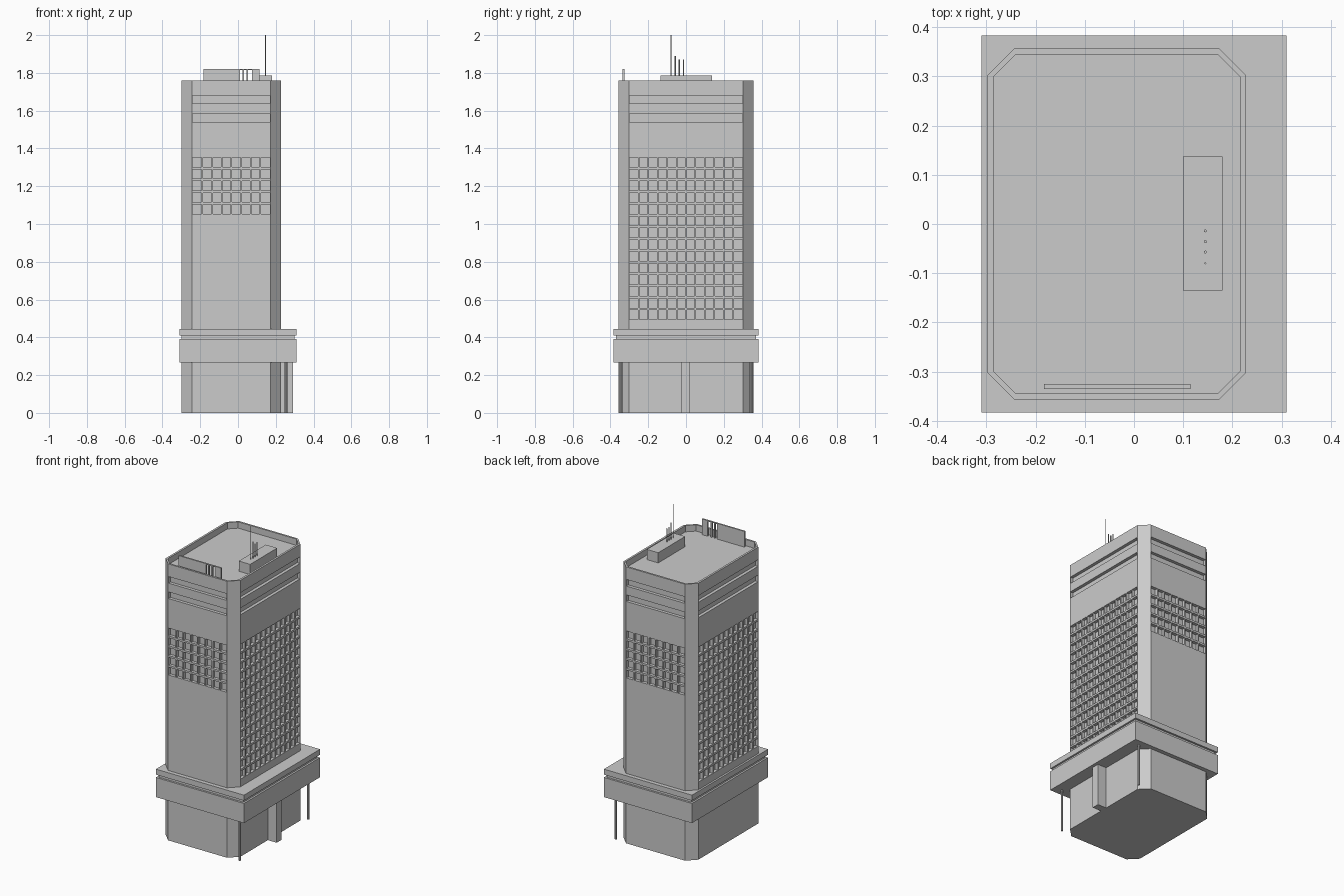
import bpy
import bmesh
from mathutils import Vector

if "Cube" in bpy.data.objects:
    bpy.data.objects.remove(bpy.data.objects["Cube"], do_unlink=True)

concrete = bpy.data.materials.new("light grey concrete")
concrete.use_nodes = True
GREY = (0.6, 0.6, 0.6, 1)
concrete.diffuse_color = GREY
concrete.node_tree.nodes["Principled BSDF"].inputs["Base Color"].default_value = GREY


def add_box(bm, x0, x1, y0, y1, z0, z1):
    vs = bmesh.ops.create_cube(bm, size=1)["verts"]
    lo, hi = Vector((x0, y0, z0)), Vector((x1, y1, z1))
    for v in vs:
        v.co = Vector([a + (b - a) * (c + 0.5) for a, b, c in zip(lo, hi, v.co)])


def add_prism(bm, x0, x1, y, cut, z0, z1):
    """Rectangle with clipped corners, extruded upwards."""
    pts = [(x0 + cut, -y), (x1 - cut, -y), (x1, cut - y), (x1, y - cut),
           (x1 - cut, y), (x0 + cut, y), (x0, y - cut), (x0, cut - y)]
    face = bm.faces.new([bm.verts.new((px, py, z0)) for px, py in pts])
    top = bmesh.ops.extrude_face_region(bm, geom=[face])["geom"]
    for v in top:
        if isinstance(v, bmesh.types.BMVert):
            v.co.z = z1


def add_rod(bm, x, y, r, z0, z1):
    vs = bmesh.ops.create_cone(bm, cap_ends=True, segments=8, radius1=r,
                               radius2=r, depth=z1 - z0)["verts"]
    bmesh.ops.translate(bm, verts=vs, vec=(x, y, (z0 + z1) / 2))


def finish(name, bm):
    bmesh.ops.recalc_face_normals(bm, faces=bm.faces)
    mesh = bpy.data.meshes.new(name)
    bm.to_mesh(mesh)
    bm.free()
    mesh.materials.append(concrete)
    ob = bpy.data.objects.new(name, mesh)
    bpy.context.collection.objects.link(ob)
    return ob


# Tower limits and shared heights
LEFT, RIGHT, DEEP, CUT = -0.298, 0.228, 0.357, 0.055
TOP, ROOF, RECESS = 1.76, 1.72, 0.02
UNDER, DECK = 0.267, 0.445
WIN_TOP, PITCH, WIN_H = 1.352, 0.0622, 0.05
ends = (LEFT + CUT + 0.003, RIGHT - CUT - 0.003)
sides = (-DEEP + CUT + 0.002, DEEP - CUT - 0.002)


def facade_box(bm, side, a, b, z0, z1, inner, outer):
    """Box on one facade, from inner to outer distance off the wall plane."""
    if side in ("front", "back"):
        s = -1 if side == "front" else 1
        ys = sorted((s * (DEEP + inner), s * (DEEP + outer)))
        add_box(bm, a, b, *ys, z0, z1)
    else:
        s, wall = (-1, LEFT) if side == "west" else (1, RIGHT)
        xs = sorted((wall + s * inner, wall + s * outer))
        add_box(bm, *xs, a, b, z0, z1)


facades = {"front": (ends, 5, 8), "back": (ends, 5, 8),
           "west": (sides, 14, 12), "east": (sides, 14, 12)}

# Tower with sunken roof, window rows and upper bands cut out
bm = bmesh.new()
add_prism(bm, LEFT, RIGHT, DEEP, CUT, 0, TOP)
tower = finish("tower", bm)

bm = bmesh.new()
add_prism(bm, LEFT + 0.013, RIGHT - 0.013, DEEP - 0.012, 0.045, ROOF, TOP + 0.1)
for side, ((a, b), rows, cols) in facades.items():
    for z0, z1 in ((1.638, 1.68), (1.54, 1.582)):
        facade_box(bm, side, a, b, z0, z1, -RECESS, 0.02)
    for i in range(rows):
        z = WIN_TOP - i * PITCH
        facade_box(bm, side, a, b, z - WIN_H, z, -RECESS, 0.02)
cutter = finish("recess_cutter", bm)
cutter.hide_render = True

mod = tower.modifiers.new("recesses", "BOOLEAN")
mod.operation = "DIFFERENCE"
mod.solver = "EXACT"
mod.object = cutter
bpy.context.view_layer.objects.active = tower
bpy.ops.object.modifier_apply(modifier=mod.name)
bpy.data.objects.remove(cutter, do_unlink=True)

# Window mullions
for side, ((a, b), rows, cols) in facades.items():
    bm = bmesh.new()
    step = (b - a) / cols
    for i in range(rows):
        z = WIN_TOP - i * PITCH
        for c in range(1, cols):
            m = a + c * step
            facade_box(bm, side, m - 0.004, m + 0.004, z - WIN_H, z, -RECESS, -0.001)
    finish(side + "_mullions", bm)

# Podium: lower block, recessed neck, upper slab
for name, inset, z0, z1 in (("podium_block", 0, UNDER, 0.392),
                            ("podium_neck", 0.012, 0.392, 0.41),
                            ("podium_slab", 0, 0.41, DECK)):
    bm = bmesh.new()
    w, d = 0.31 - inset, 0.383 - inset
    add_box(bm, -w, w, -d, d, z0, z1)
    finish(name, bm)

# Entrance pier and slim columns below the overhang
bm = bmesh.new()
add_box(bm, RIGHT - 0.01, 0.29, -0.025, 0.022, 0, UNDER)
finish("entrance_pier", bm)
bm = bmesh.new()
for y in (-0.344, 0.344):
    add_rod(bm, 0.254, y, 0.007, 0, UNDER)
finish("overhang_columns", bm)

# Roof plant room and masts
bm = bmesh.new()
add_box(bm, 0.1, 0.18, -0.135, 0.137, ROOF, 1.785)
finish("plant_room", bm)
bm = bmesh.new()
for y, r, z in ((-0.08, 0.002, 2.0), (-0.057, 0.003, 1.89),
                (-0.036, 0.003, 1.87), (-0.014, 0.003, 1.87)):
    add_rod(bm, 0.145, y, r, 1.785, z)
finish("roof_masts", bm)

# Roof screen: two panels joined by a slotted section
bm = bmesh.new()
for x0, x1, z0 in ((-0.183, 0.01, ROOF), (0.075, 0.115, ROOF),
                   (0.01, 0.075, 1.815), (0.024, 0.032, ROOF),
                   (0.046, 0.054, ROOF)):
    add_box(bm, x0, x1, -0.335, -0.325, z0, 1.82)
finish("roof_screen", bm)
